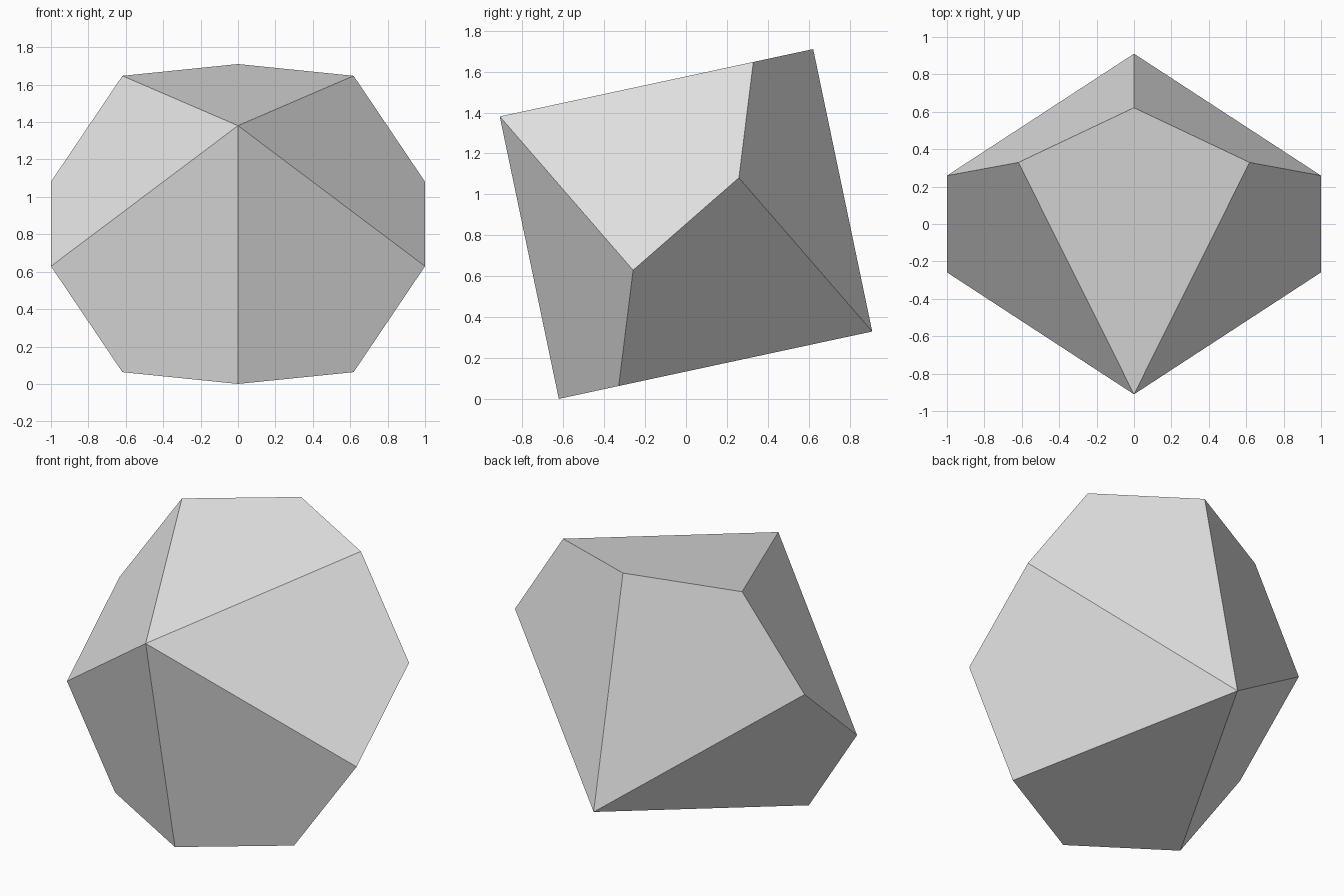
import bpy
import bmesh
from math import sin, cos, pi, radians
from mathutils import Matrix, Vector

cube = bpy.data.objects.get("Cube")
if cube:
    bpy.data.objects.remove(cube, do_unlink=True)

# Plain light grey for the whole solid
grey = bpy.data.materials.new("light grey")
grey.use_nodes = True
colour = (0.8, 0.8, 0.8, 1)
grey.diffuse_color = colour
grey.node_tree.nodes["Principled BSDF"].inputs["Base Color"].default_value = colour

# Ten-sided die: zigzag belt and two tips, planar kite faces
step = pi / 5
radius = 1 / sin(2 * step)
zigzag = radius * (1 - cos(step)) / (1 + cos(step))

bm = bmesh.new()
belt = []
for i in range(10):
    side = 1 if i % 2 else -1
    belt.append(bm.verts.new((radius * sin(i * step), radius * cos(i * step), side * zigzag)))
tips = {side: bm.verts.new((0, 0, side * radius)) for side in (1, -1)}

for i in range(10):
    # A kite centred on a high belt corner joins the low tip, and the reverse
    side = -1 if i % 2 else 1
    bm.faces.new((tips[side], belt[i - 1], belt[i], belt[(i + 1) % 10]))
bmesh.ops.recalc_face_normals(bm, faces=bm.faces)

# Tilt the tips forward and rest the lowest corner on the ground
bm.transform(Matrix.Rotation(radians(60), 4, "X"))
lowest = min(v.co.z for v in bm.verts)
bmesh.ops.translate(bm, verts=bm.verts, vec=Vector((0, 0, -lowest)))

mesh = bpy.data.meshes.new("ten_sided_die")
bm.to_mesh(mesh)
bm.free()
mesh.materials.append(grey)
die = bpy.data.objects.new("ten_sided_die", mesh)
bpy.context.collection.objects.link(die)
